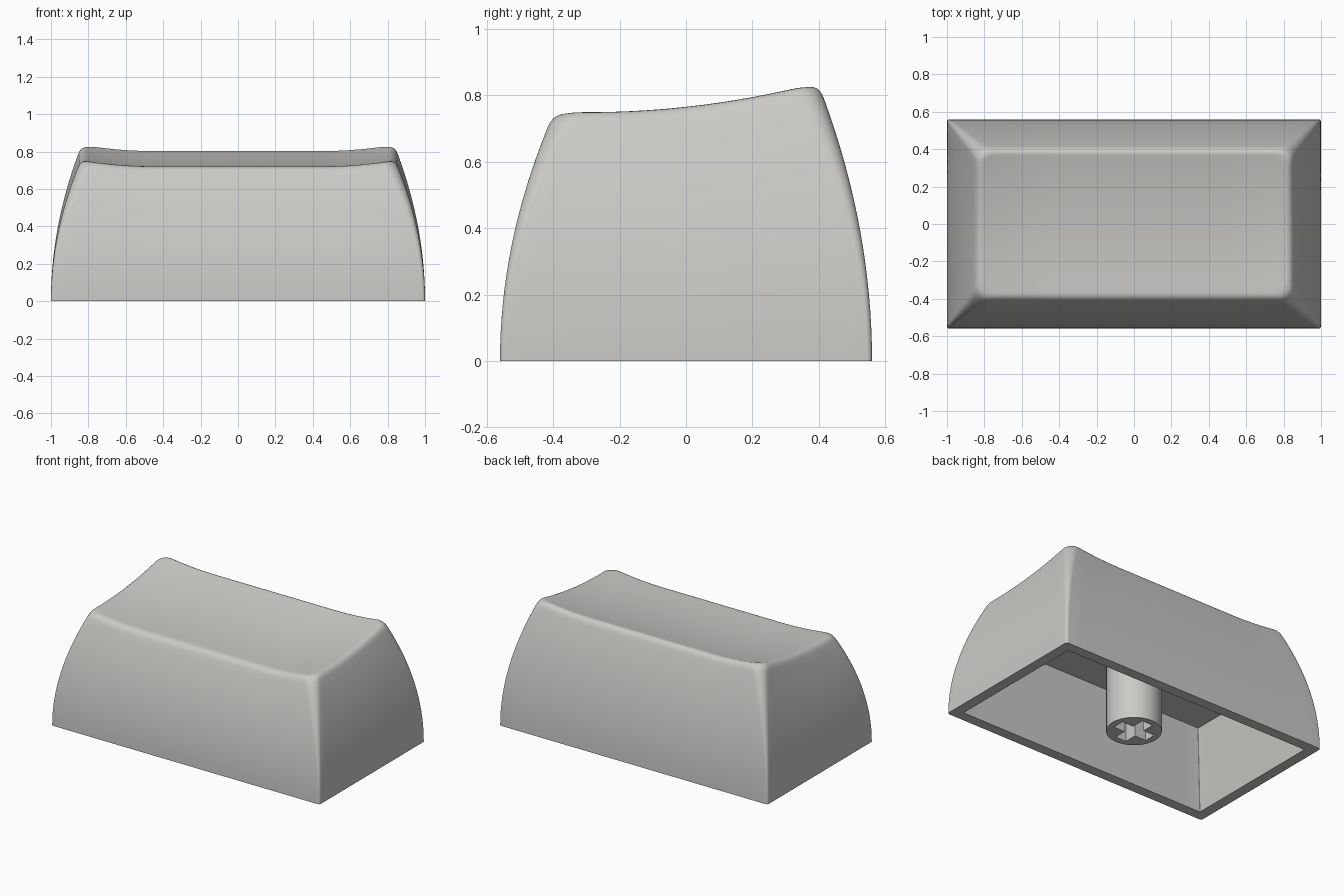
import bpy, bmesh, math

if "Cube" in bpy.data.objects:
    bpy.data.objects.remove(bpy.data.objects["Cube"])

HX, HY, TAPER = 1.0, 0.56, 0.16      # base half sizes, inset of the walls at the top
ARC, SIDE = 8, 20                    # segments per corner / straight side

mat = bpy.data.materials.new("warm light grey")
mat.diffuse_color = (0.60, 0.59, 0.57, 1)
mat.use_nodes = True
mat.node_tree.nodes["Principled BSDF"].inputs["Base Color"].default_value = mat.diffuse_color


def ring(hx, hy, r):
    """Rounded rectangle outline, counter-clockwise."""
    arcs = []
    for k, (sx, sy) in enumerate([(1, 1), (-1, 1), (-1, -1), (1, -1)]):
        a0 = k * math.pi / 2
        arcs.append([(sx * (hx - r) + r * math.cos(a0 + i * math.pi / 2 / ARC),
                      sy * (hy - r) + r * math.sin(a0 + i * math.pi / 2 / ARC))
                     for i in range(ARC + 1)])
    pts = []
    for k in range(4):
        pts += arcs[k]
        (ax, ay), (bx, by) = arcs[k][-1], arcs[(k + 1) % 4][0]
        pts += [(ax + (bx - ax) * j / SIDE, ay + (by - ay) * j / SIDE)
                for j in range(1, SIDE)]
    return pts


def top_height(x, y):
    """Dished top: rises to the back and toward both ends."""
    return (0.720 + 0.18 * max(0, y + 0.3) ** 2
            + 0.030 * (max(0, abs(x) - 0.45) / 0.37) ** 2)


def finish(bm, name):
    bmesh.ops.recalc_face_normals(bm, faces=bm.faces)
    me = bpy.data.meshes.new(name)
    bm.to_mesh(me)
    bm.free()
    ob = bpy.data.objects.new(name, me)
    bpy.context.collection.objects.link(ob)
    me.materials.append(mat)
    return ob


def smooth(ob):
    bpy.ops.object.select_all(action='DESELECT')
    ob.select_set(True)
    bpy.context.view_layer.objects.active = ob
    bpy.ops.object.shade_smooth_by_angle(angle=math.radians(30))


# Keycap shell: one loft from the inner ceiling, over the rim, up the walls, to the top
edge_h = [top_height(x, y) for x, y in ring(HX - TAPER, HY - TAPER, 0.07)]
loops = []
for hx, hy, z in [(0.84, 0.40, 0.51), (0.93, 0.49, 0)]:           # cavity
    loops.append([(x, y, z) for x, y in ring(hx, hy, 0.004)])
for i in range(17):                                               # curved walls
    t = 0.95 * i / 16
    d = TAPER * t * t
    pts = ring(HX - d, HY - d, 0.015 + 0.055 * t * t)
    loops.append([(x, y, t * h) for (x, y), h in zip(pts, edge_h)])
d0 = TAPER * 0.95 ** 2
for i in range(1, 7):                                             # rounded top edge
    u = i / 6
    d = (1 - u) ** 2 * d0 + 2 * u * (1 - u) * TAPER + u * u * 0.195
    pts = ring(HX - d, HY - d, 0.07)
    w = 1 - 0.05 * (1 - u) ** 2
    loops.append([(x, y, w * (h * (1 - u) + top_height(x, y) * u))
                  for (x, y), h in zip(pts, edge_h)])
for i in range(1, 20):                                            # dished top
    s = 1 - i / 20
    loops.append([(x * s, y * s, top_height(x * s, y * s)) for x, y in pts])

bm = bmesh.new()
vl = [[bm.verts.new(p) for p in loop] for loop in loops]
n = len(vl[0])
for a, b in zip(vl, vl[1:]):
    for i in range(n):
        j = (i + 1) % n
        bm.faces.new((a[i], a[j], b[j], b[i]))
bm.faces.new(vl[0])
bm.faces.new(vl[-1])
smooth(finish(bm, "keycap_shell"))


def prism(name, pts, z0, z1):
    bm = bmesh.new()
    lo = [bm.verts.new((x, y, z0)) for x, y in pts]
    hi = [bm.verts.new((x, y, z1)) for x, y in pts]
    for i in range(len(pts)):
        j = (i + 1) % len(pts)
        bm.faces.new((lo[i], lo[j], hi[j], hi[i]))
    bm.faces.new(lo)
    bm.faces.new(hi)
    return finish(bm, name)


# Mounting stem with a cross-shaped socket
stem = prism("mounting_stem", [(0.168 * math.cos(a * math.pi / 24),
                                0.168 * math.sin(a * math.pi / 24)) for a in range(48)], 0, 0.53)
L, W = 0.125, 0.04
cross = []
for k in range(4):
    c, s = round(math.cos(k * math.pi / 2)), round(math.sin(k * math.pi / 2))
    cross += [(c * x - s * y, s * x + c * y) for x, y in [(L, -W), (L, W), (W, W)]]
cutter = prism("socket_cutter", cross, -0.1, 0.24)
cutter.hide_render = True
mod = stem.modifiers.new("socket", 'BOOLEAN')
mod.operation, mod.solver, mod.object = 'DIFFERENCE', 'EXACT', cutter
bpy.context.view_layer.objects.active = stem
bpy.ops.object.modifier_apply(modifier="socket")
bpy.data.objects.remove(cutter)
smooth(stem)
